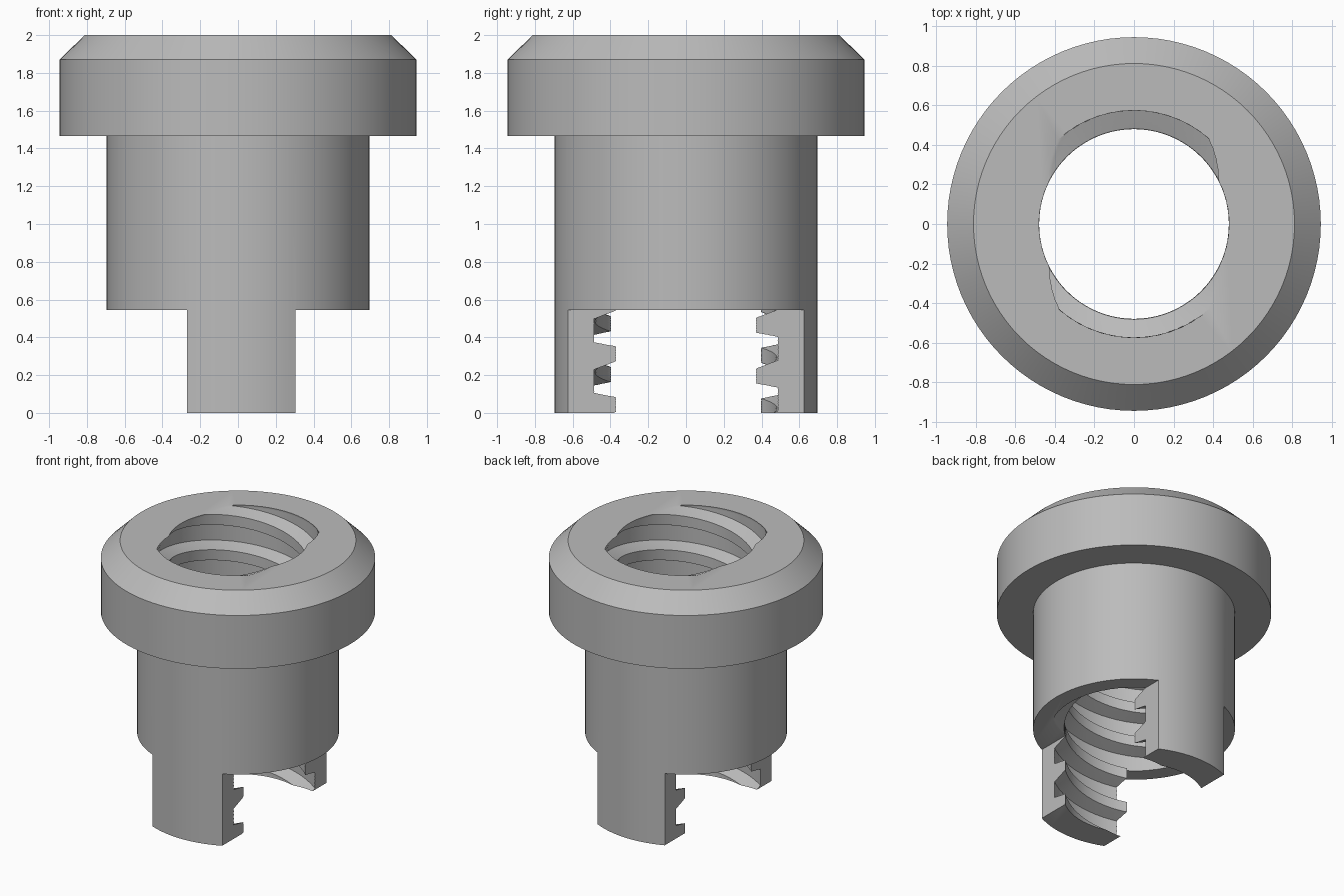
import bpy, bmesh, math
from math import cos, sin, radians, pi

if "Cube" in bpy.data.objects:
    bpy.data.objects.remove(bpy.data.objects["Cube"], do_unlink=True)

HEIGHT, LEAD = 2.0, 0.537          # overall height, thread rise per turn
R_TIP, R_ROOT = 0.482, 0.576       # thread crest and groove radii

grey = bpy.data.materials.new("plain_grey")
grey.use_nodes = True
colour = (0.5, 0.5, 0.5, 1)
grey.diffuse_color = colour
grey.node_tree.nodes["Principled BSDF"].inputs["Base Color"].default_value = colour


def finish(bm, name):
    bmesh.ops.recalc_face_normals(bm, faces=bm.faces)
    mesh = bpy.data.meshes.new(name)
    bm.to_mesh(mesh)
    bm.free()
    mesh.materials.append(grey)
    ob = bpy.data.objects.new(name, mesh)
    bpy.context.collection.objects.link(ob)
    return ob


def loft(rings, name):
    """Capped solid through a stack of rings of points."""
    bm = bmesh.new()
    loops = [[bm.verts.new(p) for p in ring] for ring in rings]
    n = len(loops[0])
    for a, b in zip(loops, loops[1:]):
        for i in range(n):
            j = (i + 1) % n
            bm.faces.new((a[i], a[j], b[j], b[i]))
    bm.faces.new(loops[0][::-1])
    bm.faces.new(loops[-1])
    return finish(bm, name)


def box(name, x0, x1, y, z0, z1):
    rings = [[(x0, -y, z), (x1, -y, z), (x1, y, z), (x0, y, z)] for z in (z0, z1)]
    return loft(rings, name)


def subtract(target, cutter):
    cutter.hide_render = True
    mod = target.modifiers.new("cut", "BOOLEAN")
    mod.operation, mod.solver, mod.object = "DIFFERENCE", "EXACT", cutter
    bpy.context.view_layer.objects.active = target
    bpy.ops.object.modifier_apply(modifier=mod.name)
    bpy.data.objects.remove(cutter, do_unlink=True)


# Flanged body: a turned profile with a chamfered head
profile = [(0.695, 0), (0.695, 1.465), (0.945, 1.465), (0.945, 1.87), (0.812, HEIGHT)]
SIDES = 96
body = loft([[(r * cos(2 * pi * i / SIDES), r * sin(2 * pi * i / SIDES), z)
              for i in range(SIDES)] for r, z in profile], "threaded_flanged_bushing")

# Slots at the lower end leave a front and a back leg
subtract(body, box("right_slot", -1, -0.27, 1, -0.2, 0.545))
subtract(body, box("left_slot", 0.305, 1, 1, -0.2, 0.545))

# Two-start threaded bore: a two-lobed section twisted upward
corners = [(27, R_TIP, 4), (49, R_ROOT, 14), (132, R_ROOT, 4), (154, R_TIP, 9), (207, R_TIP, 0)]
section = []
for half in (0, 180):
    for (a0, r0, n), (a1, r1, _) in zip(corners, corners[1:]):
        for k in range(n):
            t = k / n
            section.append((radians(half + a0 + (a1 - a0) * t), r0 + (r1 - r0) * t))

z_low, z_high, layers = -0.0613, 2.0571, 236
rings = []
for k in range(layers + 1):
    z = z_low + (z_high - z_low) * k / layers
    turn = 2 * pi * (z - HEIGHT) / LEAD
    rings.append([(r * cos(a + turn), r * sin(a + turn), z) for a, r in section])
subtract(body, loft(rings, "thread_core"))

# Smooth round walls, crisp edges
bpy.ops.object.select_all(action="DESELECT")
body.select_set(True)
bpy.context.view_layer.objects.active = body
bpy.ops.object.shade_smooth_by_angle(angle=radians(30))
